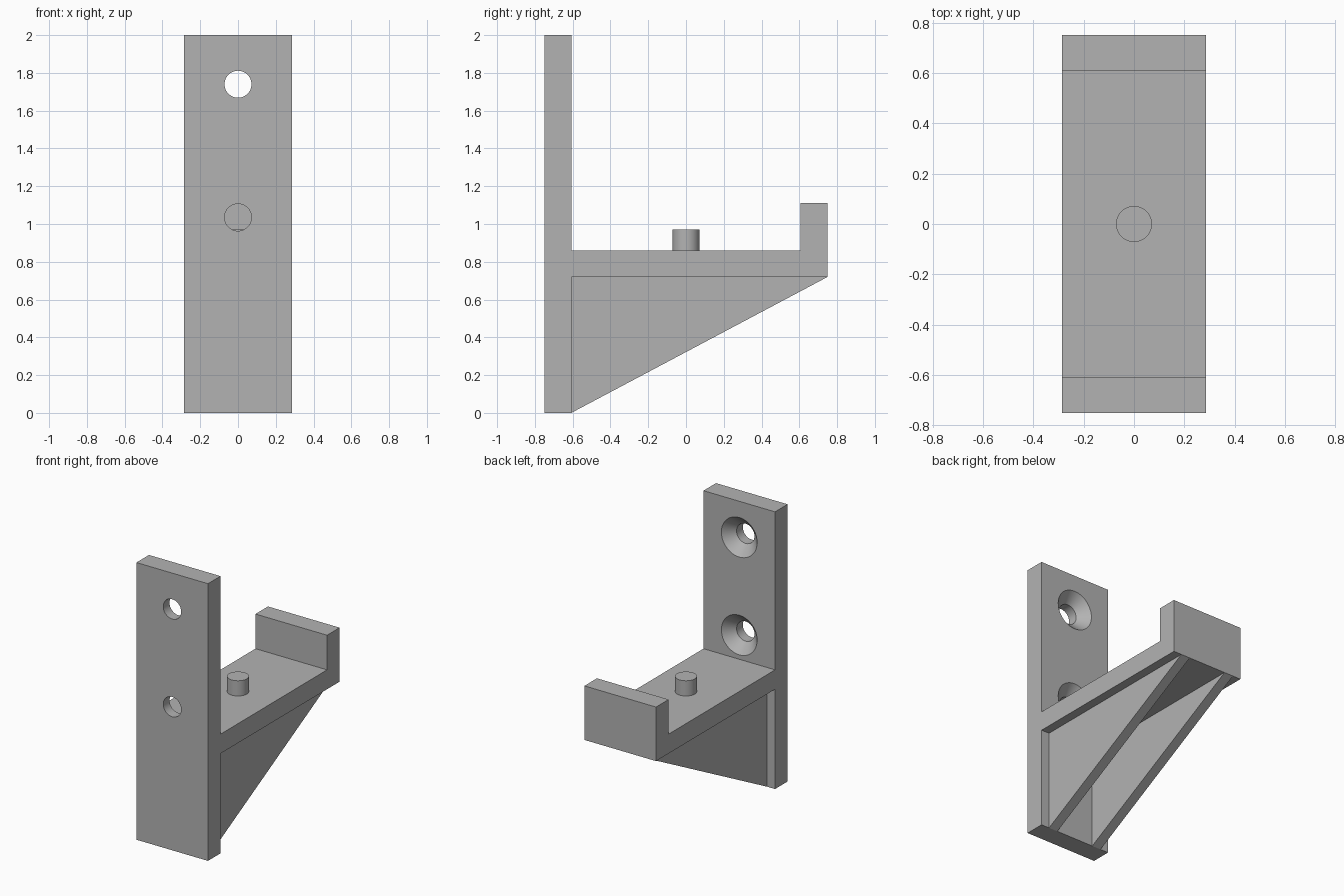
import bpy, bmesh
from math import pi, radians
from mathutils import Matrix

if "Cube" in bpy.data.objects:
    bpy.data.objects.remove(bpy.data.objects["Cube"], do_unlink=True)

U = 1 / 14                      # design unit
HALF_W, HALF_D = 4 * U, 0.75
FACE = -HALF_D + 2 * U          # mounting face of the back plate
SHELF_LOW, SHELF_TOP = 0.72, 0.86

grey = bpy.data.materials.new("plain grey")
grey.use_nodes = True
colour = (0.45, 0.45, 0.45, 1)
grey.diffuse_color = colour
grey.node_tree.nodes["Principled BSDF"].inputs["Base Color"].default_value = colour


def make_object(name, bm):
    bmesh.ops.recalc_face_normals(bm, faces=bm.faces)
    mesh = bpy.data.meshes.new(name)
    bm.to_mesh(mesh)
    bm.free()
    mesh.materials.append(grey)
    ob = bpy.data.objects.new(name, mesh)
    bpy.context.collection.objects.link(ob)
    return ob


def extrude_profile(name, profile, x0, x1):
    """Extrude a (y, z) outline along x."""
    bm = bmesh.new()
    face = bm.faces.new([bm.verts.new((x0, y, z)) for y, z in profile])
    new = bmesh.ops.extrude_face_region(bm, geom=[face])["geom"]
    verts = [g for g in new if isinstance(g, bmesh.types.BMVert)]
    bmesh.ops.translate(bm, verts=verts, vec=(x1 - x0, 0, 0))
    return make_object(name, bm)


def lathe(name, profile, matrix):
    """Spin a closed (radius, height) outline about its own z axis."""
    bm = bmesh.new()
    verts = [bm.verts.new((r, 0, h)) for r, h in profile]
    edges = [bm.edges.new(pair) for pair in zip(verts, verts[1:])]
    bmesh.ops.spin(bm, geom=verts + edges, cent=(0, 0, 0), axis=(0, 0, 1),
                   angle=2 * pi, steps=48)
    bmesh.ops.remove_doubles(bm, verts=bm.verts, dist=1e-5)
    bmesh.ops.transform(bm, matrix=matrix, verts=bm.verts)
    return make_object(name, bm)


def smooth(ob):
    bpy.ops.object.select_all(action="DESELECT")
    ob.select_set(True)
    bpy.context.view_layer.objects.active = ob
    bpy.ops.object.shade_smooth_by_angle(angle=radians(30))


# Back plate, shelf and upturned lip in one outline
bracket = extrude_profile("bracket_body", [
    (-HALF_D, 0), (FACE, 0), (FACE, SHELF_LOW), (HALF_D, SHELF_LOW),
    (HALF_D, 1.11), (-FACE, 1.11), (-FACE, SHELF_TOP), (FACE, SHELF_TOP),
    (FACE, 2), (-HALF_D, 2)], -HALF_W, HALF_W)

# Countersunk screw holes
for z in (1.035, 1.74):
    place = Matrix.Translation((0, FACE, z)) @ Matrix.Rotation(-pi / 2, 4, "X")
    cutter = lathe("screw_hole_cutter", [
        (0, -4 * U), (U, -4 * U), (U, -U), (2 * U, 0), (2 * U, 0.02), (0, 0.02)], place)
    cutter.hide_render = True
    mod = bracket.modifiers.new("screw hole", "BOOLEAN")
    mod.operation, mod.solver, mod.object = "DIFFERENCE", "EXACT", cutter
    bpy.context.view_layer.objects.active = bracket
    bpy.ops.object.modifier_apply(modifier=mod.name)
    bpy.data.objects.remove(cutter, do_unlink=True)
smooth(bracket)

# Two triangular ribs under the shelf
for side, name in ((-1, "right_rib"), (1, "left_rib")):
    extrude_profile(name, [(FACE, 0), (HALF_D, SHELF_LOW), (FACE, SHELF_LOW)],
                    side * 2.1 * U, side * 3.1 * U)

# Locating pin on the shelf
smooth(lathe("shelf_pin", [(0, 0), (U, 0), (U, 0.11), (0, 0.11)],
             Matrix.Translation((0, 0, SHELF_TOP))))
